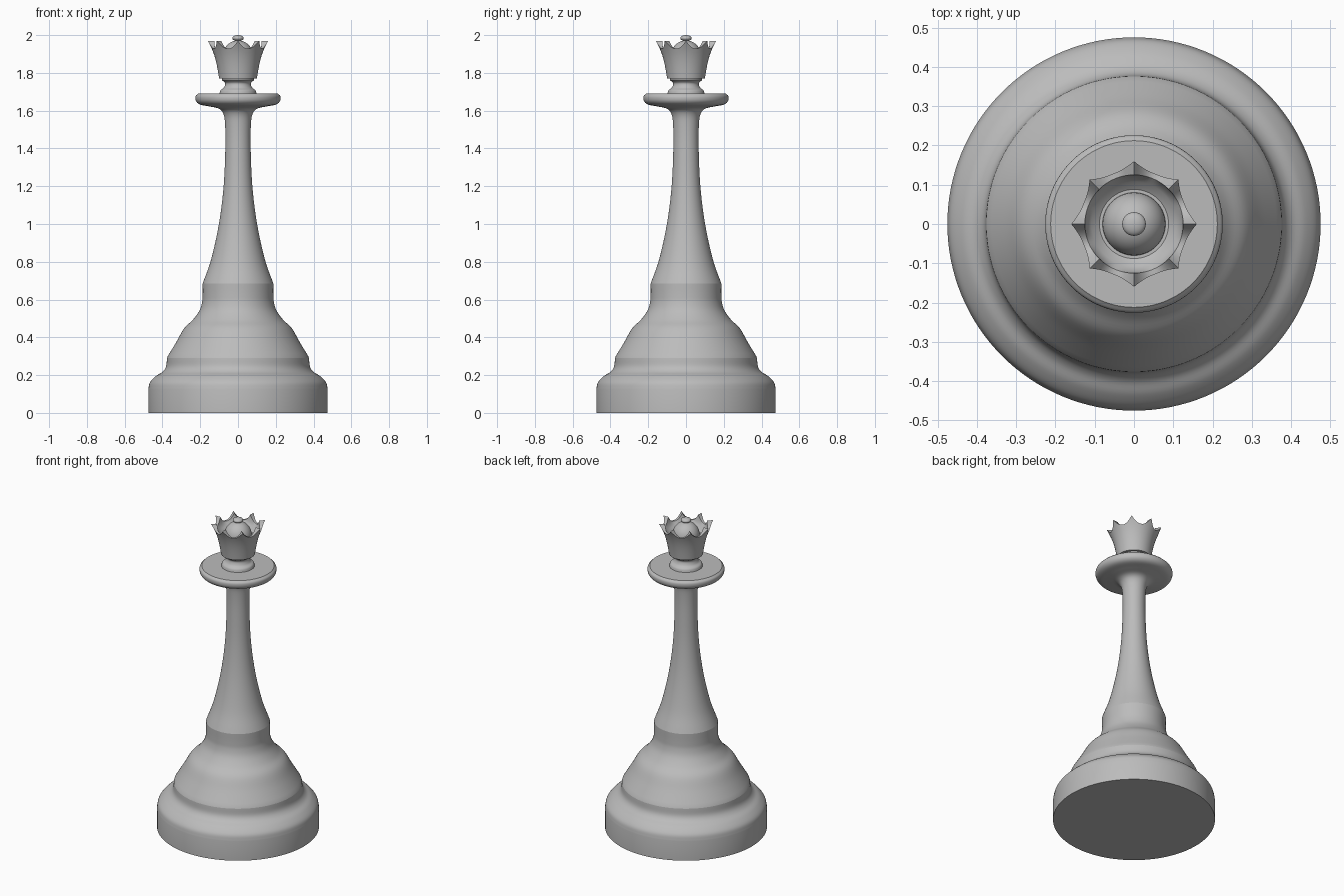
import bpy
import bmesh
from math import sin, cos, pi, sqrt
from mathutils import Vector

if "Cube" in bpy.data.objects:
    bpy.data.objects.remove(bpy.data.objects["Cube"])

STEPS = 128

grey = bpy.data.materials.new("plain grey")
grey.use_nodes = True
GREY = (0.5, 0.5, 0.5, 1)
grey.diffuse_color = GREY
grey.node_tree.nodes["Principled BSDF"].inputs["Base Color"].default_value = GREY


def smooth(points, cuts=5):
    """Pass a rounded curve through a few profile points."""
    p = [Vector(q) for q in points]
    p = [2 * p[0] - p[1]] + p + [2 * p[-1] - p[-2]]
    out = []
    for a, b, c, d in zip(p, p[1:], p[2:], p[3:]):
        for i in range(cuts):
            t = i / cuts
            out.append(b + (c - a) * t / 2 + (2 * a - 5 * b + 4 * c - d) * t * t / 2
                       + (3 * b - a - 3 * c + d) * t ** 3 / 2)
    return [tuple(v) for v in out] + [points[-1]]


def turn(name, profile, closed=False):
    """Lathe a profile; it may be a function of the angle."""
    bm = bmesh.new()
    rings = []
    for s in range(STEPS):
        a = 2 * pi * s / STEPS
        points = profile(a) if callable(profile) else profile
        rings.append([bm.verts.new((r * cos(a), r * sin(a), z)) for r, z in points])
    count = len(rings[0])
    for s in range(STEPS):
        one, two = rings[s], rings[(s + 1) % STEPS]
        for i in range(count if closed else count - 1):
            j = (i + 1) % count
            bm.faces.new((one[i], two[i], two[j], one[j]))
    bmesh.ops.remove_doubles(bm, verts=bm.verts, dist=0.0001)
    bmesh.ops.recalc_face_normals(bm, faces=bm.faces)
    mesh = bpy.data.meshes.new(name)
    bm.to_mesh(mesh)
    bm.free()
    mesh.materials.append(grey)
    obj = bpy.data.objects.new(name, mesh)
    bpy.context.collection.objects.link(obj)
    bpy.ops.object.select_all(action="DESELECT")
    obj.select_set(True)
    bpy.context.view_layer.objects.active = obj
    bpy.ops.object.shade_smooth_by_angle(angle=0.6)
    return obj


# Foot with a rounded shoulder and a cove
turn("foot", [(0, 0), (0.475, 0)]
     + smooth([(0.475, 0.125), (0.466, 0.162), (0.435, 0.195), (0.4, 0.217),
               (0.381, 0.245), (0.376, 0.29)])
     + [(0, 0.29)])

# Bell above the foot, ending in a collar
turn("bell", [(0, 0.29), (0.376, 0.29)]
     + smooth([(0.372, 0.3), (0.325, 0.378), (0.285, 0.448), (0.24, 0.492),
               (0.205, 0.54), (0.19, 0.585), (0.187, 0.625), (0.187, 0.685)])
     + [(0, 0.685)])

# Tapering stem flaring into the disc
turn("stem", [(0, 0.685)]
     + smooth([(0.187, 0.685), (0.143, 0.81), (0.101, 1.0), (0.076, 1.2), (0.067, 1.4),
               (0.068, 1.52), (0.076, 1.58), (0.1, 1.61), (0.15, 1.622), (0.2, 1.632),
               (0.222, 1.65), (0.225, 1.675), (0.212, 1.69)])
     + [(0, 1.69)])

# Neck between disc and crown
turn("neck", [(0, 1.688)]
     + smooth([(0.098, 1.69), (0.092, 1.708), (0.075, 1.722), (0.068, 1.745), (0.085, 1.762)])
     + [(0.085, 1.772), (0, 1.772)])


def crown_section(angle):
    """Flared cup whose rim rises to eight points."""
    t = abs((angle / (pi / 4) + 0.5) % 1 - 0.5) * 2
    top = 1.928 + 0.042 * (1 - t) ** 2.2

    def flare(z):
        u = (z - 1.77) / 0.2
        return 0.1 + 0.03 * u + 0.03 * u ** 3

    outer = [(flare(z), z) for z in [1.77 + (top - 1.77) * i / 8 for i in range(9)]]
    inner = [(0.125, top), (0.122, 1.925), (0.108, 1.905), (0.088, 1.89)]
    return [(0, 1.77)] + outer + inner + [(0, 1.89)]


turn("crown", crown_section)

# Dome inside the crown and the flattened bead on top
turn("dome", [(0.08 * sin(i * pi / 24), 1.89 + 0.082 * cos(i * pi / 24)) for i in range(13)])
turn("bead", [(0.03 * sin(i * pi / 16), 1.984 + 0.016 * cos(i * pi / 16)) for i in range(17)])
